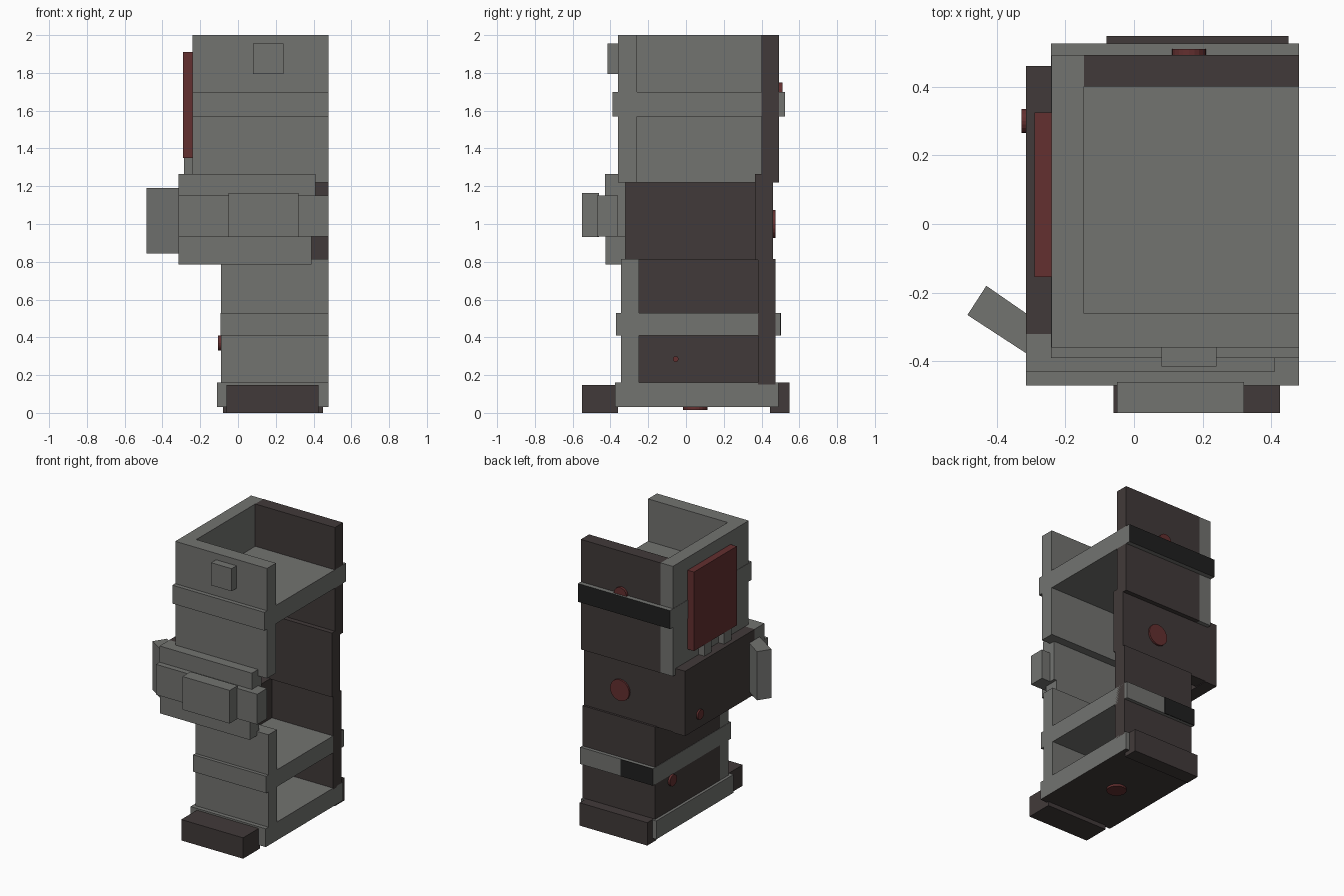
import bpy, bmesh
from mathutils import Matrix, Vector

old = bpy.data.objects.get("Cube")
if old:
    bpy.data.objects.remove(old, do_unlink=True)


def material(name, rgb):
    m = bpy.data.materials.new(name)
    m.use_nodes = True
    m.diffuse_color = (*rgb, 1)
    m.node_tree.nodes["Principled BSDF"].inputs["Base Color"].default_value = (*rgb, 1)
    return m


GREY = material("armour grey", (0.17, 0.172, 0.163))
DARK = material("dark brown", (0.053, 0.042, 0.041))
RED = material("dark red", (0.125, 0.029, 0.029))
BLACK = material("black", (0.014, 0.014, 0.014))


def finish(name, bm, mats):
    bmesh.ops.recalc_face_normals(bm, faces=bm.faces)
    me = bpy.data.meshes.new(name)
    bm.to_mesh(me)
    bm.free()
    ob = bpy.data.objects.new(name, me)
    for m in mats:
        me.materials.append(m)
    bpy.context.scene.collection.objects.link(ob)
    return ob


def box(name, x, y, z, mat, second=None, toward=None):
    """Box from three (min, max) ranges; faces toward a direction take the second colour."""
    bm = bmesh.new()
    bmesh.ops.create_cube(bm, size=1)
    for v in bm.verts:
        v.co = [r[0] if c < 0 else r[1] for c, r in zip(v.co, (x, y, z))]
    bm.normal_update()
    if second:
        for f in bm.faces:
            f.material_index = int(f.normal.dot(Vector(toward)) > 0.9)
    return finish(name, bm, [mat, second] if second else [mat])


def disc(name, center, axis, radius, depth=0.03):
    bm = bmesh.new()
    rot = Vector((0, 0, 1)).rotation_difference(Vector(axis)).to_matrix().to_4x4()
    bmesh.ops.create_cone(bm, cap_ends=True, segments=20, radius1=radius, radius2=radius,
                          depth=depth, matrix=Matrix.Translation(center) @ rot)
    return finish(name, bm, [RED])


R = 0.48  # open side of the shell

# Thigh shell, open on its left and below
box("thigh_front_wall", (-0.24, R), (-0.36, -0.26), (1.22, 2.0), GREY)
box("thigh_side_wall", (-0.24, -0.145), (-0.26, 0.49), (1.22, 2.0), GREY)
box("thigh_back_wall", (-0.145, R), (0.40, 0.492), (1.22, 2.0), DARK)
box("thigh_shelf", (-0.242, R), (-0.39, 0.525), (1.57, 1.70), GREY, BLACK, (0, 1, 0))
box("thigh_front_block", (0.08, 0.24), (-0.415, -0.35), (1.795, 1.955), GREY)
box("thigh_side_panel", (-0.29, -0.235), (-0.155, 0.325), (1.35, 1.91), RED)
for i, y in enumerate((0.16, -0.06)):
    box(f"panel_rib_{i + 1}", (-0.285, -0.235), (y - 0.04, y + 0.04), (1.2, 1.36), GREY)

# Knee shell and its front armour
box("knee_side_wall", (-0.315, -0.22), (-0.32, 0.46), (0.805, 1.265), DARK)
box("knee_back_wall", (-0.22, R), (0.365, 0.46), (0.81, 1.265), DARK)
box("knee_front_plate", (-0.314, 0.41), (-0.43, -0.32), (0.935, 1.265), GREY)
box("knee_lower_plate", (-0.314, 0.39), (-0.425, -0.32), (0.785, 0.935), GREY)
box("knee_strip", (-0.314, R), (-0.47, -0.36), (0.935, 1.15), GREY)
box("knee_cap", (-0.05, 0.32), (-0.55, -0.46), (0.93, 1.165), GREY)

# Angled fin on the outer knee corner
bm = bmesh.new()
outline = [(-0.485, -0.265), (-0.43, -0.18), (-0.29, -0.277), (-0.29, -0.392)]
base = bm.faces.new([bm.verts.new((x, y, 0.845)) for x, y in outline])
top = bmesh.ops.extrude_face_region(bm, geom=[base])["geom"]
bmesh.ops.translate(bm, vec=(0, 0, 0.345),
                    verts=[g for g in top if isinstance(g, bmesh.types.BMVert)])
finish("knee_fin", bm, [GREY])

# Shin shell, open on its left
box("shin_front_wall", (-0.09, R), (-0.345, -0.25), (0.15, 0.815), GREY)
box("shin_side_wall", (-0.09, 0.0), (-0.25, 0.475), (0.15, 0.815), DARK)
box("shin_back_wall", (0.0, R), (0.38, 0.475), (0.15, 0.815), DARK)
box("shin_shelf", (-0.092, R), (-0.37, 0.50), (0.41, 0.53), GREY)
box("shin_strap", (-0.092, 0.16), (0.495, 0.503), (0.41, 0.53), BLACK)

# Ankle slab with toe and heel blocks
box("ankle_slab", (-0.11, R), (-0.375, 0.49), (0.03, 0.16), GREY, DARK, (0, 0, -1))
box("toe_block", (-0.06, 0.425), (-0.55, -0.36), (0.0, 0.148), DARK)
box("heel_block", (-0.08, 0.45), (0.445, 0.548), (0.0, 0.162), DARK)

# Round pegs
disc("thigh_back_peg", (0.16, 0.495, 1.70), (0, 1, 0), 0.05)
disc("knee_back_peg", (0.19, 0.458, 1.0), (0, 1, 0), 0.075)
disc("knee_side_peg", (-0.312, 0.30, 0.90), (1, 0, 0), 0.035)
disc("shin_side_peg", (-0.09, 0.29, 0.37), (1, 0, 0), 0.04)
disc("sole_peg", (0.19, 0.05, 0.03), (0, 0, 1), 0.065)
disc("shin_inner_peg", (0.0, -0.055, 0.285), (1, 0, 0), 0.015)
